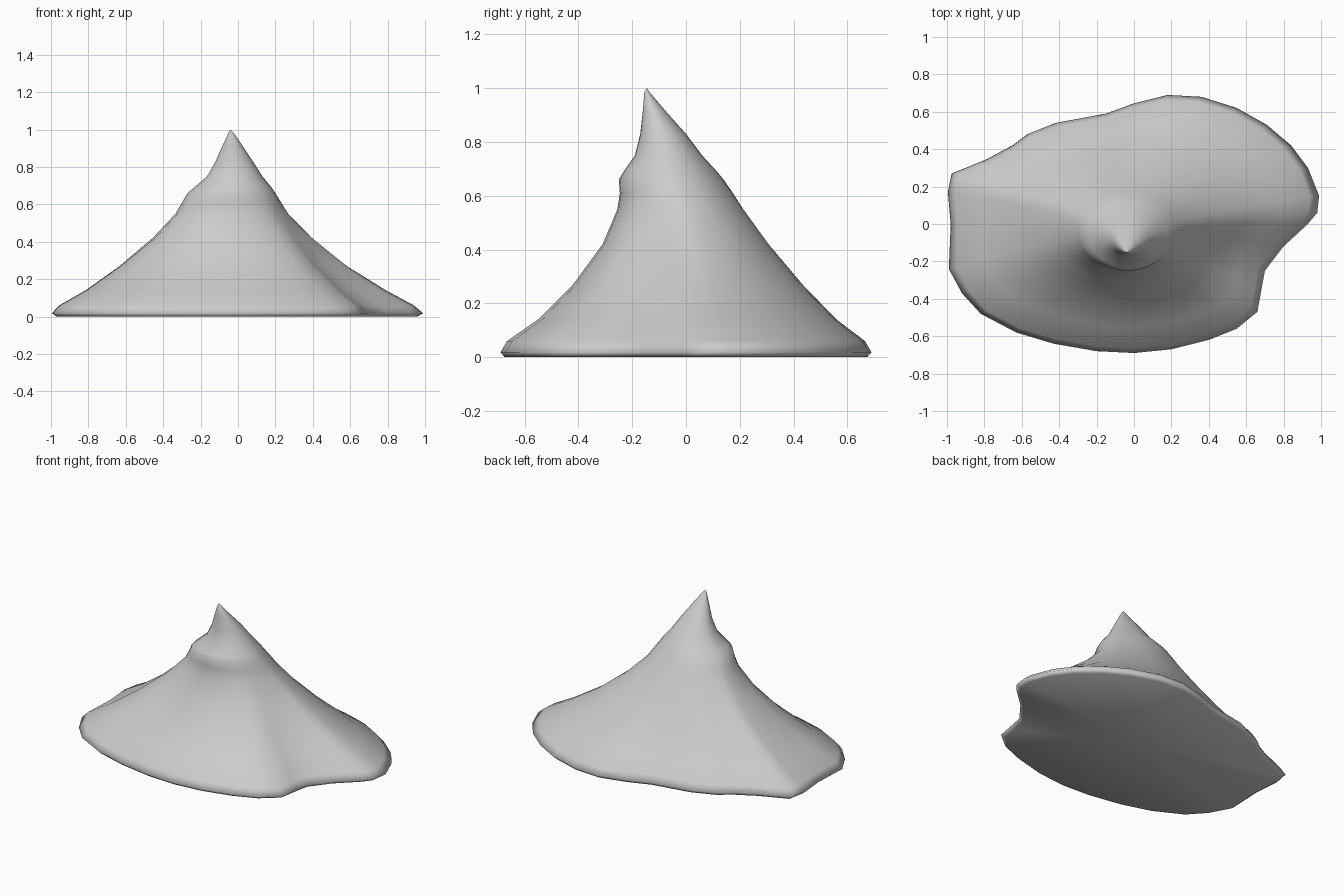
import bpy, bmesh, math

# Foot outline seen from above, counter-clockwise
OUTLINE = [(.99,.15),(.93,.30),(.84,.42),(.71,.53),(.55,.62),(.36,.68),(.18,.69),
           (0,.645),(-.15,.59),(-.42,.54),(-.57,.48),(-.65,.42),(-.79,.345),(-.975,.27),
           (-.995,.17),(-.98,0),(-.99,-.24),(-.92,-.37),(-.82,-.48),(-.63,-.58),
           (-.43,-.64),(-.2,-.68),(0,-.69),(.2,-.67),(.4,-.62),(.55,-.56),(.66,-.47),
           (.68,-.36),(.70,-.25),(.80,-.12),(.93,0),(.98,.06)]

# Rings: height, x min, x max, y min, y max, how much outline shape remains
RINGS = [(0, -.975, .97, -.675, .675, 1), (.018, -1, 1, -.69, .69, 1),
         (.06, -.96, .95, -.665, .665, 1), (.14, -.82, .80, -.55, .56, .95),
         (.27, -.64, .59, -.42, .435, .75), (.42, -.46, .40, -.31, .31, .4),
         (.55, -.335, .27, -.255, .215, .15), (.61, -.30, .232, -.246, .175, .05),
         (.66, -.27, .20, -.25, .14, 0), (.69, -.235, .18, -.232, .115, 0),
         (.75, -.165, .13, -.19, .06, 0), (.83, -.12, .08, -.17, 0, 0),
         (.92, -.08, .02, -.16, -.08, 0), (.985, -.05, -.025, -.155, -.135, 0)]


def ring_points(z, x0, x1, y0, y1, w):
    cx, cy, rx, ry = (x0 + x1) / 2, (y0 + y1) / 2, (x1 - x0) / 2, (y1 - y0) / 2
    pts = []
    for x, y in OUTLINE:
        u, v = x, y / .69
        a = math.atan2(v, u)
        u = w * u + (1 - w) * math.cos(a)
        v = w * v + (1 - w) * math.sin(a)
        pts.append((cx + rx * u, cy + ry * v, z))
    return pts


# Mountain body lofted through the rings, closed by a tip and a flat base
bm = bmesh.new()
rings = [[bm.verts.new(p) for p in ring_points(*r)] for r in RINGS]
n = len(OUTLINE)
for a, b in zip(rings, rings[1:]):
    for i in range(n):
        j = (i + 1) % n
        bm.faces.new((a[i], a[j], b[j], b[i]))
tip = bm.verts.new((-.04, -.145, 1))
base = bm.verts.new((0, 0, 0))
for i in range(n):
    j = (i + 1) % n
    bm.faces.new((rings[-1][i], rings[-1][j], tip))
    bm.faces.new((rings[0][j], rings[0][i], base))
for f in bm.faces:
    f.smooth = True
mesh = bpy.data.meshes.new("mountain")
bm.to_mesh(mesh)
bm.free()
bpy.context.collection.objects.link(bpy.data.objects.new("mountain", mesh))
